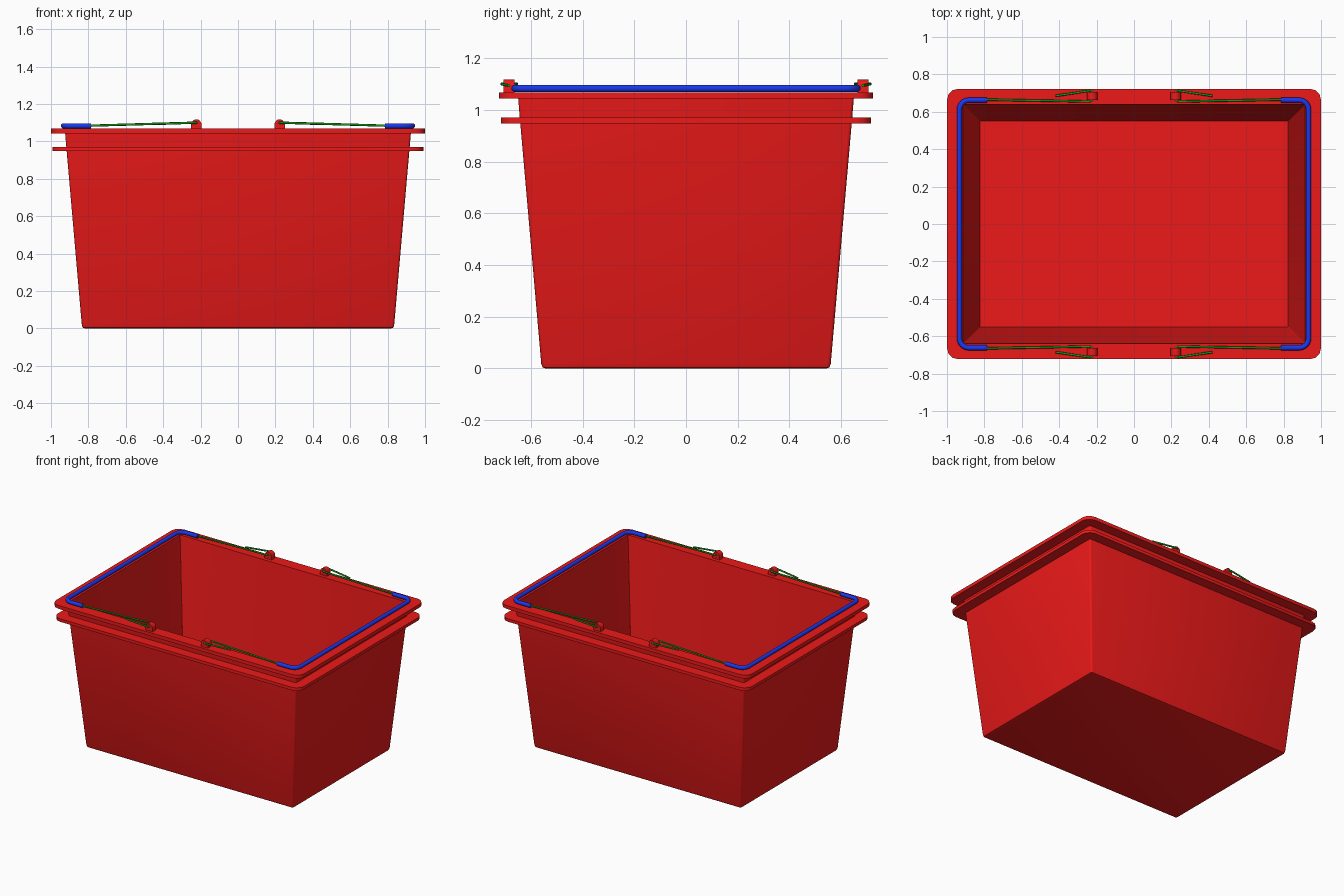
import bpy, bmesh
from math import cos, sin, pi

if "Cube" in bpy.data.objects:
    bpy.data.objects.remove(bpy.data.objects["Cube"])


def material(name, rgb):
    m = bpy.data.materials.new(name)
    m.diffuse_color = (*rgb, 1)
    m.use_nodes = True
    m.node_tree.nodes["Principled BSDF"].inputs["Base Color"].default_value = m.diffuse_color
    return m


RED = material("red_plastic", (0.85, 0.01, 0.01))
BLUE = material("blue_grip", (0.01, 0.04, 0.85))
GREEN = material("green_wire", (0.01, 0.35, 0.01))


def finish(name, bm, mat, angle=35):
    bmesh.ops.recalc_face_normals(bm, faces=bm.faces)
    me = bpy.data.meshes.new(name)
    bm.to_mesh(me)
    bm.free()
    ob = bpy.data.objects.new(name, me)
    bpy.context.collection.objects.link(ob)
    me.materials.append(mat)
    smooth(ob, angle)
    return ob


def smooth(ob, angle):
    bpy.ops.object.select_all(action='DESELECT')
    bpy.context.view_layer.objects.active = ob
    ob.select_set(True)
    bpy.ops.object.shade_smooth_by_angle(angle=angle * pi / 180)


def ring(bm, hx, hy, z, r, n=3):
    """Rounded rectangle of vertices."""
    vs = []
    for q, (sx, sy) in enumerate(((1, 1), (-1, 1), (-1, -1), (1, -1))):
        for i in range(n + 1):
            a = (q + i / n) * pi / 2
            vs.append(bm.verts.new((sx * (hx - r) + r * cos(a),
                                    sy * (hy - r) + r * sin(a), z)))
    return vs


def tube(name, pts, radius, mat, sides):
    cu = bpy.data.curves.new(name, 'CURVE')
    cu.dimensions = '3D'
    cu.bevel_depth = radius
    cu.bevel_resolution = sides // 2 - 2
    cu.use_fill_caps = True
    sp = cu.splines.new('POLY')
    sp.points.add(len(pts) - 1)
    for p, co in zip(sp.points, pts):
        p.co = (*co, 1)
    ob = bpy.data.objects.new(name, cu)
    bpy.context.collection.objects.link(ob)
    bpy.ops.object.select_all(action='DESELECT')
    bpy.context.view_layer.objects.active = ob
    ob.select_set(True)
    bpy.ops.object.convert(target='MESH')
    ob = bpy.context.object
    ob.data.materials.clear()
    ob.data.materials.append(mat)
    smooth(ob, 50)


# Basket shell: tapered walls, two outward rims, open inside
sections = [
    (0.818, 0.543, 0.0, 0.012), (0.830, 0.555, 0.004, 0.012), (0.835, 0.56, 0.018, 0.012),
    (0.916, 0.641, 0.948, 0.012),
    (0.992, 0.715, 0.948, 0.06), (0.992, 0.715, 0.97, 0.06),
    (0.918, 0.643, 0.97, 0.012), (0.924, 0.649, 1.043, 0.012),
    (1.0, 0.723, 1.043, 0.06), (1.0, 0.723, 1.068, 0.06),
    (0.914, 0.639, 1.068, 0.004), (0.824, 0.551, 0.018, 0.004),
]
bm = bmesh.new()
rings = [ring(bm, *s) for s in sections]
for a, b in zip(rings, rings[1:]):
    for i in range(len(a)):
        j = (i + 1) % len(a)
        bm.faces.new((a[i], a[j], b[j], b[i]))
bm.faces.new(rings[0])
bm.faces.new(rings[-1])
finish("basket", bm, RED)

GX, GY, GZ, R = 0.933, 0.662, 1.083, 0.05
for sx, side in ((-1, "left"), (1, "right")):
    # U-shaped grip lying on the rim
    half = [(0.785, GY)] + [(GX - R + R * sin(i * pi / 12), GY - R + R * cos(i * pi / 12))
                            for i in range(7)]
    path = half + [(x, -y) for x, y in reversed(half)]
    tube(side + "_grip", [(sx * x, y, GZ) for x, y in path], 0.014, BLUE, 12)

    for sy, end in ((-1, "front"), (1, "back")):
        # Handle wire, hooked through the peg and bent back
        wire = [(0.80, 0.665, 1.084), (0.245, 0.655, 1.1), (0.228, 0.657, 1.1),
                (0.222, 0.664, 1.1), (0.222, 0.705, 1.1), (0.228, 0.712, 1.1),
                (0.24, 0.712, 1.1), (0.42, 0.685, 1.094)]
        tube(f"{end}_{side}_wire", [(sx * x, sy * y, z) for x, y, z in wire],
             0.006, GREEN, 8)

        # Round-topped hinge peg
        bm = bmesh.new()
        prof = [(0.028, 1.06)] + [(0.028 * cos(i * pi / 8), 1.09 + 0.028 * sin(i * pi / 8))
                                  for i in range(9)] + [(-0.028, 1.06)]
        f = bm.faces.new([bm.verts.new((sx * 0.223 + x, sy * 0.664, z)) for x, z in prof])
        ext = bmesh.ops.extrude_face_region(bm, geom=[f], use_keep_orig=True)
        bmesh.ops.translate(bm, vec=(0, sy * 0.041, 0),
                            verts=[v for v in ext["geom"] if isinstance(v, bmesh.types.BMVert)])
        finish(f"{end}_{side}_peg", bm, RED)
